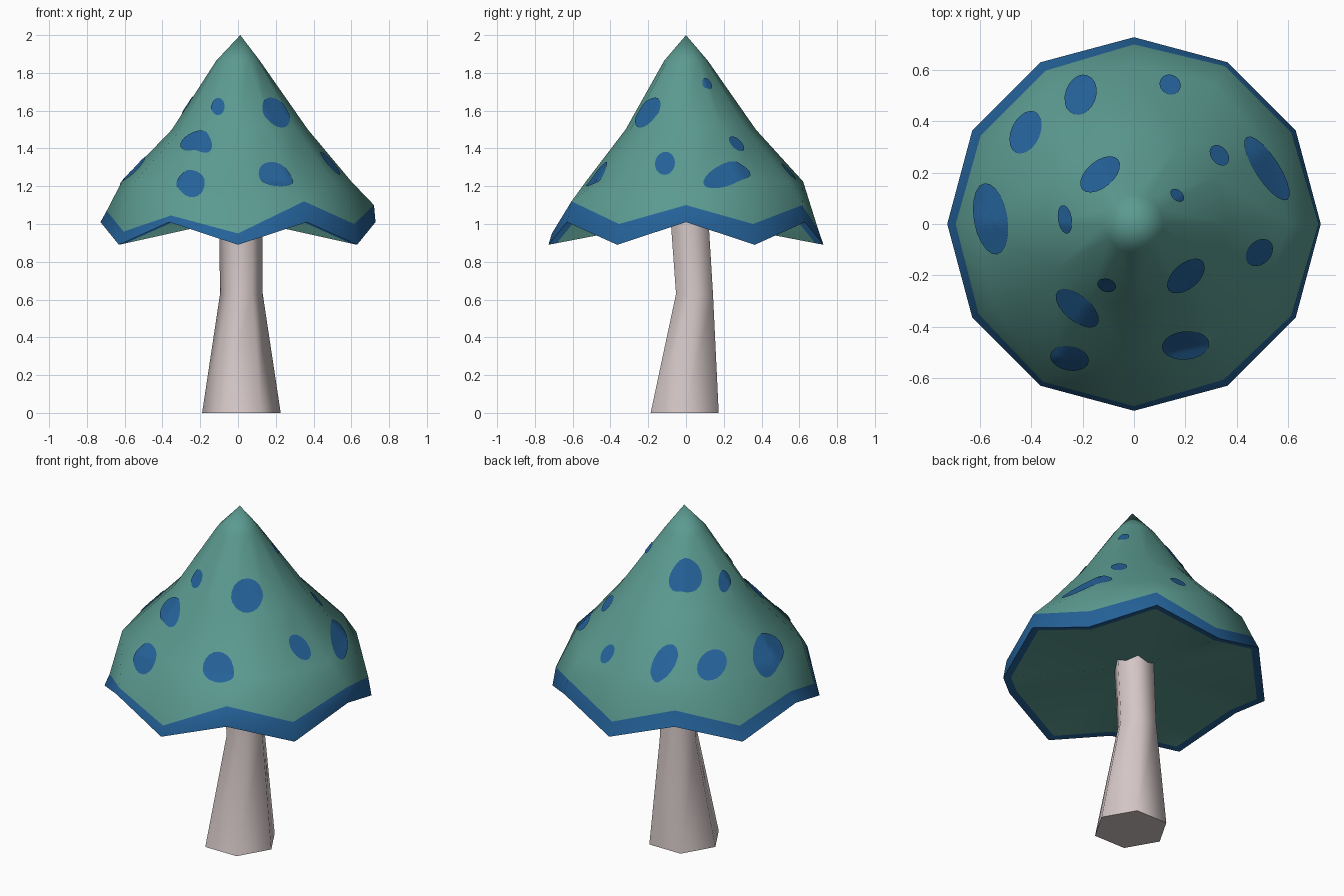
import bpy, bmesh, math
from mathutils import Vector
from mathutils.bvhtree import BVHTree

if "Cube" in bpy.data.objects:
    bpy.data.objects.remove(bpy.data.objects["Cube"])


def material(name, rgb):
    m = bpy.data.materials.new(name)
    m.diffuse_color = (*rgb, 1)
    m.use_nodes = True
    m.node_tree.nodes["Principled BSDF"].inputs["Base Color"].default_value = m.diffuse_color
    return m


teal = material("teal", (0.105, 0.325, 0.28))
blue = material("blue", (0.018, 0.122, 0.32))
cream = material("pale_stem", (0.66, 0.565, 0.565))


def finish(bm, name, mats):
    me = bpy.data.meshes.new(name)
    bm.to_mesh(me)
    ob = bpy.data.objects.new(name, me)
    bpy.context.collection.objects.link(ob)
    for m in mats:
        me.materials.append(m)
    return ob


def ring(bm, n, fn):
    return [bm.verts.new(fn(i, 2 * math.pi * i / n)) for i in range(n)]


def bridge(bm, a, b, mat=0):
    n = len(a)
    for i in range(n):
        f = bm.faces.new((a[i], a[(i + 1) % n], b[(i + 1) % n], b[i]))
        f.material_index = mat
        f.smooth = True


def fan(bm, tip, r):
    for i in range(len(r)):
        bm.faces.new((tip, r[i], r[(i + 1) % len(r)])).smooth = True


def sharpen(bm, loop):
    for i in range(len(loop)):
        e = bm.edges.get((loop[i], loop[(i + 1) % len(loop)]))
        e.smooth = False


# Cap: twelve-sided cone with a wavy rim, blue border and shallow underside
R = 0.728
shoulder = [0.60, 0.60, 0.63, 0.62, 0.63, 0.63, 0.615, 0.63, 0.60, 0.53, 0.54, 0.58]
middle = [0.37, 0.37, 0.37, 0.37, 0.36, 0.36, 0.35, 0.35, 0.34, 0.32, 0.34, 0.36]
border = [0.09, 0.11, 0.09, 0.08, 0.08, 0.08, 0.06, 0.07, 0.035, 0.06, 0.11, 0.11]
border_r = [0.72, 0.71, 0.71, 0.70, 0.69, 0.69, 0.695, 0.70, 0.71, 0.71, 0.70, 0.71]


def polar(r, a, z):
    return Vector((r * math.cos(a), r * math.sin(a), z))


def rim_z(i):
    return 1.01 if i % 2 == 0 else 0.89


bm = bmesh.new()
apex = bm.verts.new((0.012, 0, 2.0))
r1 = ring(bm, 12, lambda i, a: polar(0.115, a, 1.865))
r2 = ring(bm, 12, lambda i, a: polar(middle[i], a, 1.5))
r3 = ring(bm, 12, lambda i, a: polar(shoulder[i], a, 1.225))
r4 = ring(bm, 12, lambda i, a: polar(border_r[i], a, rim_z(i) + border[i]))
r5 = ring(bm, 12, lambda i, a: polar(R, a, rim_z(i)))
r6 = ring(bm, 12, lambda i, a: polar(R * 0.94, a, rim_z(i) * 0.94 + 1.03 * 0.06))
under = bm.verts.new((0, 0, 1.03))
fan(bm, apex, r1)
bridge(bm, r1, r2)
bridge(bm, r2, r3)
bridge(bm, r3, r4)
bridge(bm, r4, r5, 1)
bridge(bm, r5, r6, 1)
fan(bm, under, r6)
sharpen(bm, r5)
bmesh.ops.recalc_face_normals(bm, faces=bm.faces)
bmesh.ops.triangulate(bm, faces=bm.faces)
tree = BVHTree.FromBMesh(bm)
finish(bm, "cap", [teal, blue])
bm.free()

# Spots: thin ellipses laid on the cap (x, y, half length, half width, turn)
spots = [
    (-0.105, -0.235, 0.036, 0.026, -15), (0.20, -0.20, 0.085, 0.05, 40),
    (-0.22, -0.325, 0.10, 0.05, -40), (-0.25, -0.52, 0.075, 0.047, -10),
    (0.20, -0.47, 0.092, 0.056, 5), (0.485, -0.11, 0.06, 0.045, 45),
    (0.165, 0.11, 0.03, 0.02, -40), (0.33, 0.265, 0.045, 0.032, -50),
    (0.515, 0.215, 0.145, 0.047, -57), (0.14, 0.54, 0.042, 0.038, -30),
    (-0.207, 0.50, 0.08, 0.06, 70), (-0.42, 0.355, 0.088, 0.056, 65),
    (-0.13, 0.19, 0.09, 0.052, 40), (-0.265, 0.018, 0.055, 0.027, 100),
    (-0.555, 0.02, 0.14, 0.065, 100),
]


def on_cap(x, y):
    p, n, _, _ = tree.ray_cast(Vector((x, y, 3)), Vector((0, 0, -1)))
    return p + n * 0.005


bm = bmesh.new()
for x, y, a, b, turn in spots:
    c, s = math.cos(math.radians(turn)), math.sin(math.radians(turn))

    def loop(k):
        def pt(i, t):
            u, v = a * k * math.cos(t), b * k * math.sin(t)
            return on_cap(x + u * c - v * s, y + u * s + v * c)
        return ring(bm, 20, pt)
    loops = [loop(k / 4) for k in range(1, 5)]
    fan(bm, bm.verts.new(on_cap(x, y)), loops[0])
    for p, q in zip(loops, loops[1:]):
        bridge(bm, q, p)
bm.normal_update()
bmesh.ops.reverse_faces(bm, faces=[f for f in bm.faces if f.normal.z < 0])
finish(bm, "cap_spots", [blue])
bm.free()

# Stem: bent six-sided column (radius, x, y, z)
bm = bmesh.new()
levels = [(0.208, 0.018, -0.007, 0), (0.113, 0.018, 0.045, 0.63), (0.116, 0.015, 0.015, 1.08)]
rings = [ring(bm, 6, lambda i, t: polar(r, t, z) + Vector((x, y, 0))) for r, x, y, z in levels]
for p, q in zip(rings, rings[1:]):
    bridge(bm, p, q)
for loop_verts in (rings[0], rings[-1]):
    bm.faces.new(loop_verts)
    sharpen(bm, loop_verts)
bmesh.ops.recalc_face_normals(bm, faces=bm.faces)
finish(bm, "stem", [cream])
bm.free()
